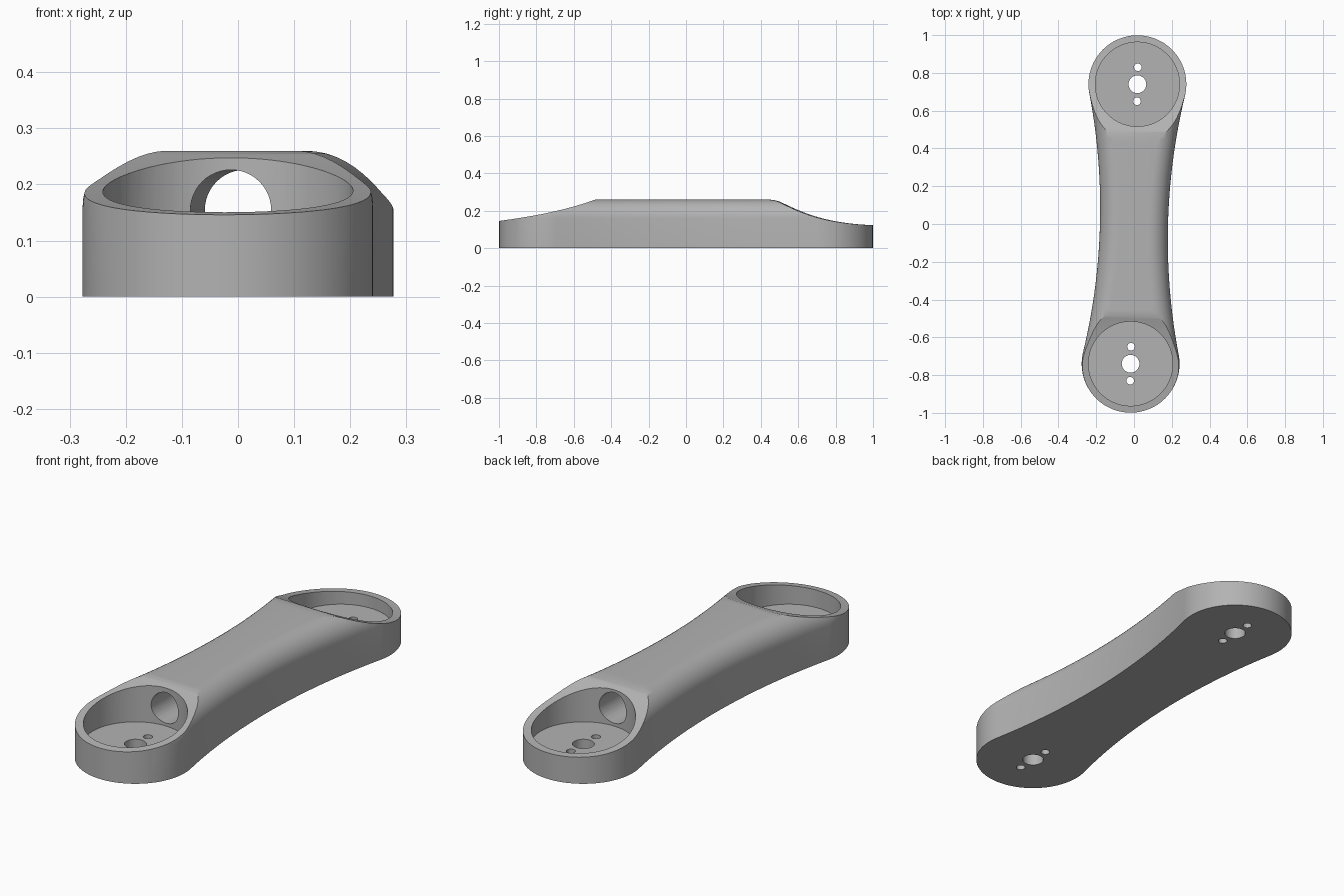
import bpy, bmesh, math
from mathutils import Vector
from mathutils.geometry import interpolate_bezier

if "Cube" in bpy.data.objects:
    bpy.data.objects.remove(bpy.data.objects["Cube"], do_unlink=True)

PIVOT, R_END, WAIST, TOP, FILLET = 0.74, 0.259, 0.18, 0.26, 0.1
FLOOR = 0.068
TILT = -math.atan(0.018 / PIVOT)

grey = bpy.data.materials.new("plain grey")
grey.use_nodes = True
colour = (0.45, 0.45, 0.45, 1)
grey.diffuse_color = colour
grey.node_tree.nodes["Principled BSDF"].inputs["Base Color"].default_value = colour


def make_object(name, bm):
    bmesh.ops.recalc_face_normals(bm, faces=bm.faces)
    mesh = bpy.data.meshes.new(name)
    bm.to_mesh(mesh)
    bm.free()
    mesh.materials.append(grey)
    obj = bpy.data.objects.new(name, mesh)
    bpy.context.collection.objects.link(obj)
    return obj


def outline(inset, end_steps=72, side_steps=28):
    """Two round ends joined by tangent concave sides, moved inward by inset."""
    big = (PIVOT**2 + WAIST**2 - R_END**2) / (2 * (R_END - WAIST))
    cx = WAIST + big
    a = math.atan2(PIVOT, cx)            # direction of the tangent point
    r, big = R_END - inset, big + inset
    half = []
    for i in range(end_steps + 1):       # rear round end
        t = -a + (math.pi + 2 * a) * i / end_steps
        half.append((r * math.cos(t), PIVOT + r * math.sin(t)))
    for i in range(1, side_steps):       # concave left flank
        t = a - 2 * a * i / side_steps
        half.append((-cx + big * math.cos(t), big * math.sin(t)))
    return half + [(-x, -y) for x, y in half]


def loft(levels):
    bm = bmesh.new()
    rings = [[bm.verts.new((x, y, z)) for x, y in outline(d)] for d, z in levels]
    n = len(rings[0])
    for low, high in zip(rings, rings[1:]):
        for i in range(n):
            j = (i + 1) % n
            bm.faces.new((low[i], low[j], high[j], high[i]))
    bm.faces.new(rings[0])
    bm.faces.new(rings[-1])
    return bm


def cylinder(name, radius, start, end, sides):
    """Cylinder cutter between two points."""
    start, end = Vector(start), Vector(end)
    axis = end - start
    bm = bmesh.new()
    bmesh.ops.create_cone(bm, cap_ends=True, segments=sides, radius1=radius,
                          radius2=radius, depth=axis.length)
    obj = make_object(name, bm)
    obj.rotation_euler = axis.to_track_quat('Z', 'Y').to_euler()
    obj.location = (start + end) / 2
    return obj


def side_prism(name, profile):
    """Cutter made by extruding a (y, z) profile across x."""
    bm = bmesh.new()
    face = bm.faces.new([bm.verts.new((-0.5, y, z)) for y, z in profile])
    out = bmesh.ops.extrude_face_region(bm, geom=[face])
    moved = [v for v in out["geom"] if isinstance(v, bmesh.types.BMVert)]
    bmesh.ops.translate(bm, verts=moved, vec=(1, 0, 0))
    return make_object(name, bm)


def curve(points, steps):
    pts = [Vector((y, z, 0)) for y, z in points]
    return [(p.x, p.y) for p in interpolate_bezier(*pts, steps)]


# Arm body with rounded upper edges
levels = [(0, 0)]
for i in range(11):
    t = math.pi / 2 * i / 10
    levels.append((FILLET * (1 - math.cos(t)), TOP - FILLET + FILLET * math.sin(t)))
arm = make_object("link_arm", loft(levels))

# Sloped cuts over both ends
front = curve([(-1.05, 0.14), (-0.82, 0.165), (-0.63, 0.205), (-0.48, 0.2605)], 24)
shoulder = curve([(0.42, 0.2605), (0.46, 0.2605), (0.48, 0.257), (0.51, 0.243)], 8)
slope = curve([(0.51, 0.243), (0.62, 0.19), (0.75, 0.125), (1.05, 0.122)], 24)
cutters = [
    side_prism("front_slope_cutter", front + [(-0.48, 0.5), (-1.05, 0.5)]),
    side_prism("rear_slope_cutter", shoulder + slope[1:] + [(1.05, 0.5), (0.42, 0.5)]),
]

# Cups, shaft holes and pin holes
for label, y in (("front", -PIVOT), ("rear", PIVOT)):
    cutters.append(cylinder(label + "_cup_cutter", 0.223, (0, y, FLOOR), (0, y, 0.5), 96))
    for radius, offset in ((0.047, 0), (0.02, 0.09), (0.02, -0.09)):
        cutters.append(cylinder(label + "_hole_cutter", radius, (0, y + offset, -0.1),
                                (0, y + offset, 0.12), 32))

# Lengthwise bore between the cups
cutters.append(cylinder("bore_cutter", 0.072, (0, -0.7, 0.154), (0, 0.7, 0.154), 48))

bpy.context.view_layer.objects.active = arm
for cutter in cutters:
    cutter.hide_render = True
    mod = arm.modifiers.new(cutter.name, 'BOOLEAN')
    mod.operation, mod.solver, mod.object = 'DIFFERENCE', 'EXACT', cutter
    bpy.context.view_layer.update()
    bpy.ops.object.modifier_apply(modifier=mod.name)
for cutter in cutters:
    bpy.data.objects.remove(cutter, do_unlink=True)

# Slight turn about the vertical, then smooth shading with sharp rims
arm.rotation_euler.z = TILT
for obj in bpy.context.selected_objects:
    obj.select_set(False)
arm.select_set(True)
bpy.ops.object.shade_smooth_by_angle(angle=math.radians(30))
